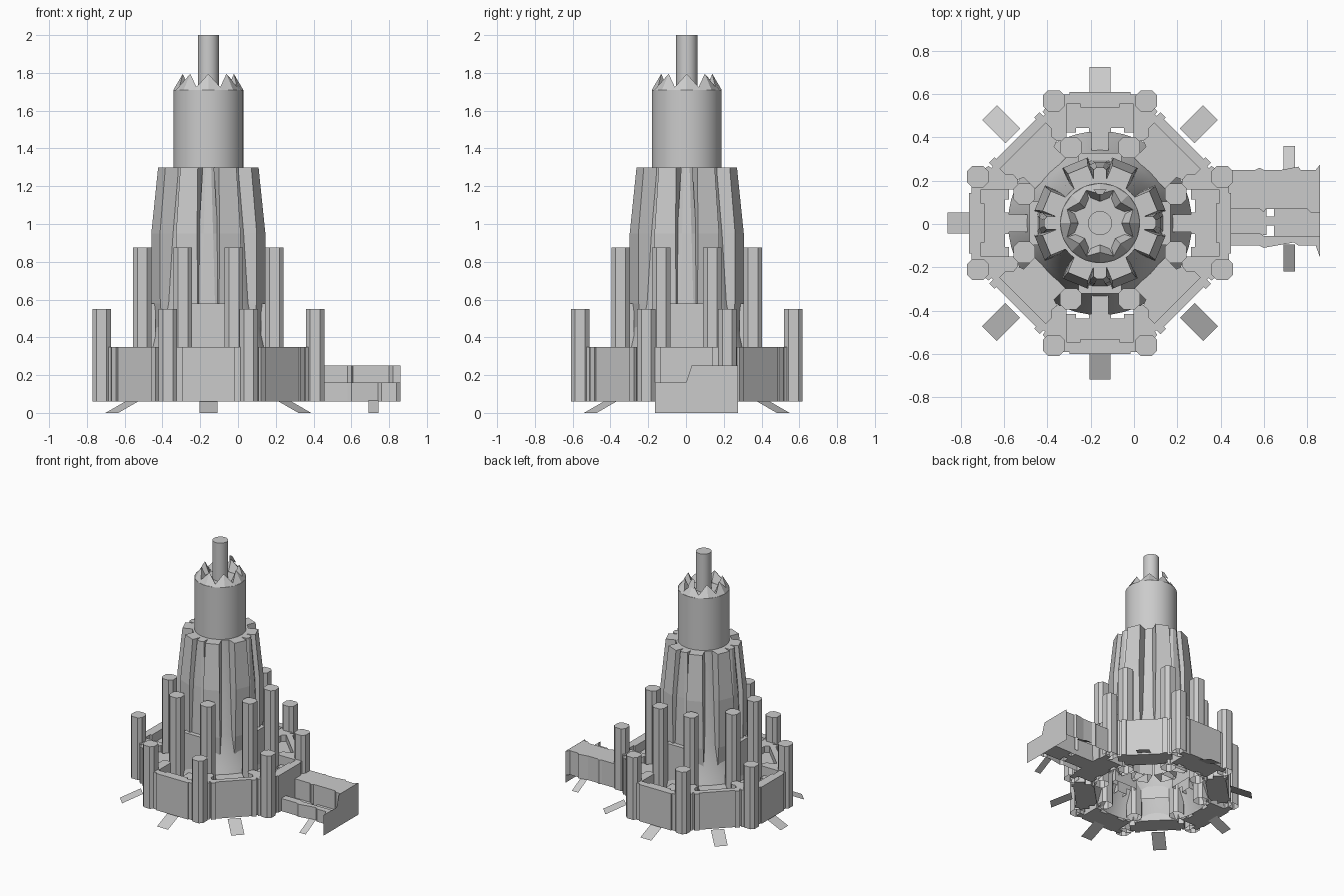
import bpy, bmesh
from math import pi, cos, sin, radians
from mathutils import Matrix, Vector

if "Cube" in bpy.data.objects:
    bpy.data.objects.remove(bpy.data.objects["Cube"])

CENTRE = Vector((-0.157, 0.004, 0))
QUARTERS = [0, 90, 180, 270]
DIAGONALS = [45, 135, 225, 315]


def finish(name, bm, smooth=False, centred=True):
    if centred:
        bmesh.ops.translate(bm, verts=bm.verts, vec=CENTRE)
    bmesh.ops.recalc_face_normals(bm, faces=bm.faces)
    me = bpy.data.meshes.new(name)
    bm.to_mesh(me)
    bm.free()
    ob = bpy.data.objects.new(name, me)
    bpy.context.collection.objects.link(ob)
    if smooth:
        bpy.context.view_layer.objects.active = ob
        ob.select_set(True)
        bpy.ops.object.shade_smooth_by_angle(angle=radians(35))
        ob.select_set(False)
    return ob


def stack(bm, sections, angle=0, bottom=True):
    """Solid through a list of equal-length point loops, bottom optional."""
    m = Matrix.Rotation(radians(angle), 4, 'Z')
    rings = [[bm.verts.new(m @ Vector(p)) for p in s] for s in sections]
    n = len(rings[0])
    for a, b in zip(rings, rings[1:]):
        for i in range(n):
            j = (i + 1) % n
            bm.faces.new((a[i], a[j], b[j], b[i]))
    if bottom:
        bm.faces.new(rings[0][::-1])
    bm.faces.new(rings[-1])


def prisms(name, pts, z0, z1, angles=(0,), centred=True, bottom=True):
    bm = bmesh.new()
    for a in angles:
        stack(bm, [[(x, y, z) for x, y in pts] for z in (z0, z1)], a, bottom)
    return finish(name, bm, centred=centred)


def mirrored(half):
    """Close a right-hand half outline across the y axis."""
    return half + [(-x, y) for x, y in half[::-1]]


def lathe(name, profile, n=48):
    bm = bmesh.new()
    rings = [[bm.verts.new((r * cos(2 * pi * i / n), r * sin(2 * pi * i / n), z))
              for i in range(n)] for r, z in profile]
    for a, b in zip(rings, rings[1:]):
        for i in range(n):
            j = (i + 1) % n
            bm.faces.new((a[i], a[j], b[j], b[i]))
    bm.faces.new(rings[-1])
    return finish(name, bm, True)


def columns(name, x, y, top):
    bm = bmesh.new()
    c, h = 0.026, 0.049
    oct_pts = [(h, -c), (h, c), (c, h), (-c, h), (-h, c), (-h, -c), (-c, -h), (c, -h)]
    for a in QUARTERS:
        for s in (-1, 1):
            stack(bm, [[(s * x + px, y + py, z) for px, py in oct_pts] for z in (0.06, top)], a, False)
    return finish(name, bm)


# Spire, drum and tapering core with a flared open skirt
lathe("spire", [(0.056, 1.69), (0.056, 2.0)], 24)
lathe("drum", [(0.185, 1.28), (0.185, 1.71), (0.15, 1.71), (0.15, 1.70)])
lathe("tower_core", [(0.425, 0.06), (0.31, 0.35), (0.262, 0.58), (0.235, 0.95), (0.2, 1.28), (0.2, 1.3)])

# Crown of inward leaning spikes
bm = bmesh.new()
for k in range(8):
    a = k * pi / 4
    def at(r, t, z):
        return bm.verts.new((r * cos(a + t), r * sin(a + t), z))
    w = pi / 8
    l, m, r = at(0.185, -w, 1.71), at(0.185, 0, 1.71), at(0.185, w, 1.71)
    vl, vr = at(0.165, -w, 1.725), at(0.165, w, 1.725)
    tip, il, ir = at(0.135, 0, 1.795), at(0.125, -w * 0.9, 1.70), at(0.125, w * 0.9, 1.70)
    low = at(0.10, 0, 1.71)
    for f in ((l, m, tip, vl), (m, r, vr, tip), (vl, tip, low, il), (tip, vr, ir, low)):
        bm.faces.new(f)
finish("crown_spikes", bm)

# Thin blade rising from the back of the crown
bm = bmesh.new()
bm.faces.new([bm.verts.new(p) for p in
              ((-0.03, 0.155, 1.77), (0.03, 0.155, 1.77), (0.012, 0.132, 1.825), (-0.012, 0.132, 1.825))])
finish("crown_blade", bm)

# Eight tall buttress fins
bm = bmesh.new()
for k in range(8):
    secs = [[(0.16, -w, z), (r, -w, z), (r, w, z), (0.16, w, z)]
            for z, r, w in ((0.3, 0.27, 0.06), (0.58, 0.302, 0.064),
                            (0.95, 0.302, 0.06), (1.3, 0.267, 0.05))]
    stack(bm, secs, 22.5 + 45 * k, False)
finish("buttress_fins", bm)

# Slim ribs between the fins on the four sides
bm = bmesh.new()
for a in QUARTERS:
    secs = [[(0.16, -w, z), (r - 0.012, -w, z), (r, -w / 2, z), (r, w / 2, z), (r - 0.012, w, z), (0.16, w, z)]
            for z, r, w in ((0.3, 0.29, 0.07), (0.58, 0.29, 0.07), (0.95, 0.28, 0.05), (1.3, 0.258, 0.03))]
    stack(bm, secs, a, False)
finish("slim_ribs", bm)

# Octagonal columns, inner tall and outer short
columns("inner_columns", 0.135, 0.35, 0.875)
columns("outer_columns", 0.214, 0.565, 0.55)

# Inner walls between tall columns
prisms("inner_walls", mirrored([(0.1, 0.28), (0.1, 0.325)]), 0.25, 0.58, QUARTERS, bottom=False)

# Side blocks of the base: stepped outer wall, cheeks and notched floor
prisms("side_walls", mirrored([(0.09, 0.535), (0.09, 0.55), (0.2, 0.55), (0.2, 0.595), (0.14, 0.595), (0.14, 0.605)]),
       0.06, 0.35, QUARTERS)
cheek = [(0.155, 0.38), (0.155, 0.555), (0.235, 0.555), (0.265, 0.515), (0.225, 0.47), (0.225, 0.40), (0.2, 0.38)]
prisms("side_cheeks_right", cheek, 0.06, 0.35, QUARTERS, bottom=False)
prisms("side_cheeks_left", [(-x, y) for x, y in cheek], 0.06, 0.35, QUARTERS, bottom=False)
prisms("side_floors", mirrored([(0.05, 0.42), (0.05, 0.44), (0.11, 0.44),
                                (0.11, 0.42), (0.16, 0.42), (0.16, 0.555)]), 0.06, 0.28, QUARTERS)
prisms("side_floor_tongues", mirrored([(0.04, 0.32), (0.04, 0.42)]), 0.2, 0.28, QUARTERS, bottom=False)

# Diagonal blocks of the base
prisms("corner_walls", mirrored([(0.15, 0.505), (0.15, 0.46), (0.195, 0.46), (0.195, 0.535),
                                 (0.165, 0.535), (0.165, 0.56), (0.13, 0.56), (0.13, 0.548)]),
       0.06, 0.35, DIAGONALS)
prisms("corner_floors", mirrored([(0.1, 0.40), (0.155, 0.42), (0.155, 0.51)]), 0.06, 0.30, DIAGONALS)
prisms("corner_ledges", mirrored([(0.1, 0.325), (0.1, 0.40)]), 0.2, 0.30, DIAGONALS, bottom=False)

# Thin sloping feet around the base, none under the dock
bm = bmesh.new()
for a in range(45, 360, 45):
    m = Matrix.Rotation(radians(a), 4, 'Z')
    tip = 0.705 if a == 180 else 0.722
    bm.faces.new([bm.verts.new(m @ Vector(p)) for p in
                  ((0.57, -0.048, 0.062), (tip, -0.048, 0), (tip, 0.048, 0), (0.57, 0.048, 0.062))])
finish("base_feet", bm)

# Dock: high back wall, low front wall, deck and end plate
prisms("dock_back_wall", [(0.43, 0.07), (0.58, 0.07), (0.60, 0.055), (0.61, 0.07), (0.65, 0.07), (0.80, 0.07),
                          (0.82, 0.05), (0.86, 0.05), (0.86, 0.275), (0.84, 0.25), (0.77, 0.25), (0.76, 0.265),
                          (0.68, 0.25), (0.60, 0.25), (0.58, 0.26), (0.56, 0.25), (0.43, 0.25)],
       0.06, 0.25, centred=False, bottom=False)
prisms("dock_front_wall", [(0.43, -0.10), (0.58, -0.10), (0.60, -0.11), (0.74, -0.085), (0.76, -0.10),
                           (0.84, -0.10), (0.86, -0.155), (0.86, -0.055), (0.60, -0.055), (0.58, -0.042),
                           (0.43, -0.042)], 0.06, 0.16, centred=False, bottom=False)
prisms("dock_deck", [(0.43, -0.05), (0.612, -0.05), (0.612, -0.008), (0.648, -0.008), (0.648, -0.06), (0.86, -0.06),
                     (0.86, 0.075), (0.648, 0.075), (0.648, 0.035), (0.612, 0.035), (0.612, 0.075), (0.43, 0.075)],
       0.06, 0.10, centred=False)
bm = bmesh.new()
bm.faces.new([bm.verts.new((0.861, y, z)) for y, z in
              ((-0.165, 0), (0.275, 0), (0.275, 0.25), (0.03, 0.25), (0, 0.16), (-0.165, 0.16))])
finish("dock_end_plate", bm, centred=False)

# Dock feet
bm = bmesh.new()
for y0, y1 in ((0.24, 0.36), (-0.095, -0.22)):
    bm.faces.new([bm.verts.new(p) for p in
                  ((0.69, y0, 0.065), (0.745, y0, 0.065), (0.745, y1, 0), (0.69, y1, 0))])
finish("dock_feet", bm, centred=False)
